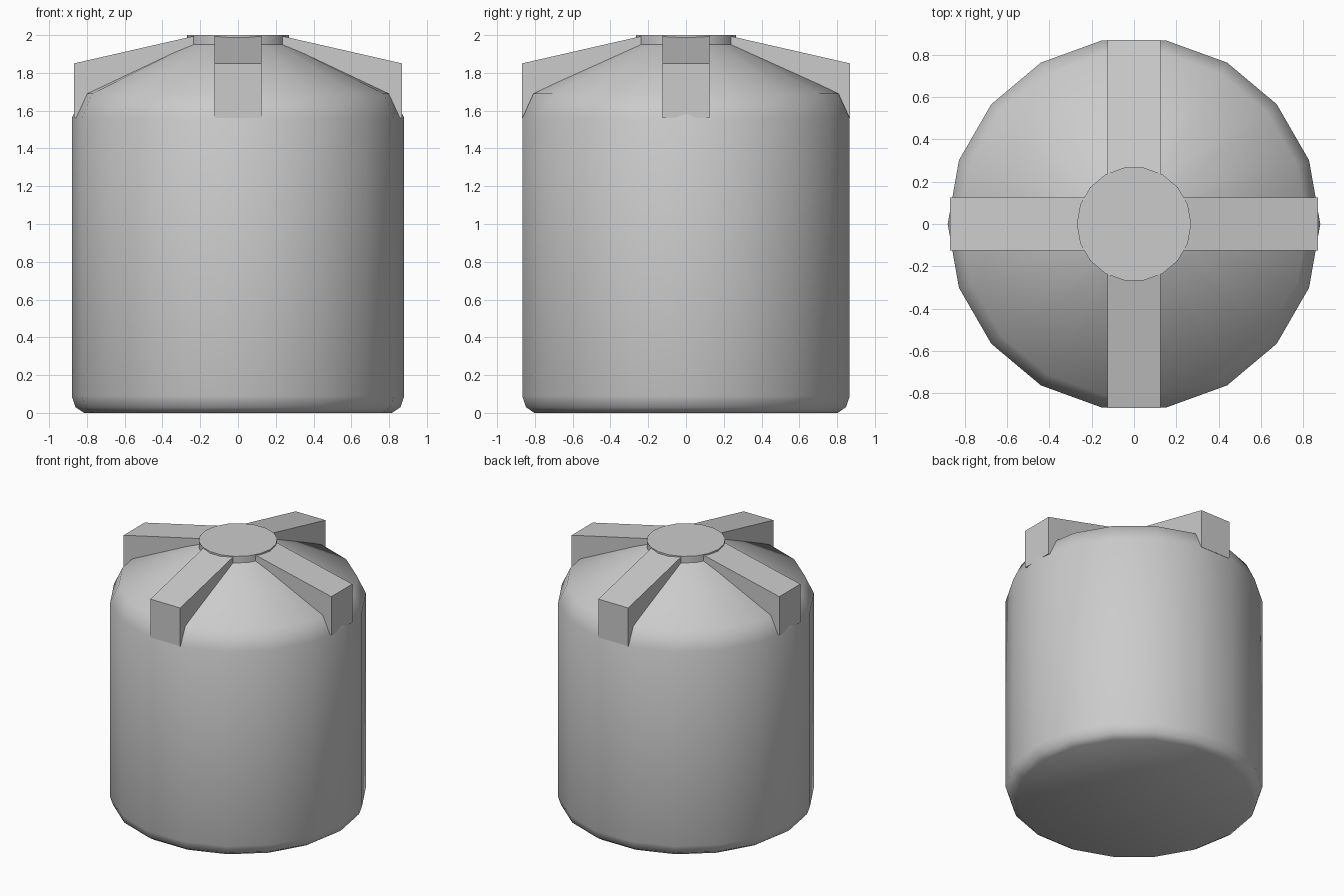
import bpy
import bmesh
from math import cos, sin, pi, radians

SIDES = 18

default = bpy.data.objects.get("Cube")
if default:
    bpy.data.objects.remove(default, do_unlink=True)

# Single plain grey
grey = bpy.data.materials.new("plain grey")
grey.use_nodes = True
colour = (0.6, 0.6, 0.6, 1)
grey.diffuse_color = colour
grey.node_tree.nodes["Principled BSDF"].inputs["Base Color"].default_value = colour


def finish(bm, name):
    bmesh.ops.recalc_face_normals(bm, faces=bm.faces[:])
    mesh = bpy.data.meshes.new(name)
    bm.to_mesh(mesh)
    bm.free()
    mesh.materials.append(grey)
    obj = bpy.data.objects.new(name, mesh)
    bpy.context.collection.objects.link(obj)
    return obj


def lathe(name, profile):
    """Closed solid of revolution from (radius, height) pairs."""
    bm = bmesh.new()
    rings = [[bm.verts.new((r * cos(2 * pi * i / SIDES), r * sin(2 * pi * i / SIDES), z))
              for i in range(SIDES)] for r, z in profile]
    for low, high in zip(rings, rings[1:]):
        for i in range(SIDES):
            j = (i + 1) % SIDES
            bm.faces.new((low[i], low[j], high[j], high[i]))
    bm.faces.new(rings[0][::-1])
    bm.faces.new(rings[-1])
    return finish(bm, name)


def rib(name, angle, reach):
    """Radial wedge block, extruded across its width."""
    outline = [(reach, 1.56), (reach, 1.85), (0.22, 1.998), (0.22, 1.56)]
    bm = bmesh.new()
    face = bm.faces.new([bm.verts.new((x, -0.125, z)) for x, z in outline])
    side = bmesh.ops.extrude_face_region(bm, geom=[face])["geom"]
    moved = [v for v in side if isinstance(v, bmesh.types.BMVert)]
    bmesh.ops.translate(bm, verts=moved, vec=(0, 0.25, 0))
    obj = finish(bm, name)
    obj.rotation_euler.z = angle


# Tank body with rounded base, shoulder, conical roof and short neck
tank = lathe("tank_body", [(0.815, 0), (0.86, 0.03), (0.88, 0.09), (0.88, 1.56),
                           (0.82, 1.69), (0.27, 1.95), (0.27, 2.0)])
bpy.ops.object.select_all(action="DESELECT")
tank.select_set(True)
bpy.context.view_layer.objects.active = tank
bpy.ops.object.shade_smooth_by_angle(angle=radians(45))

# Four roof ribs
for k, side in enumerate(("left", "back", "right", "front")):
    rib(side + "_roof_rib", k * pi / 2, 0.869)
